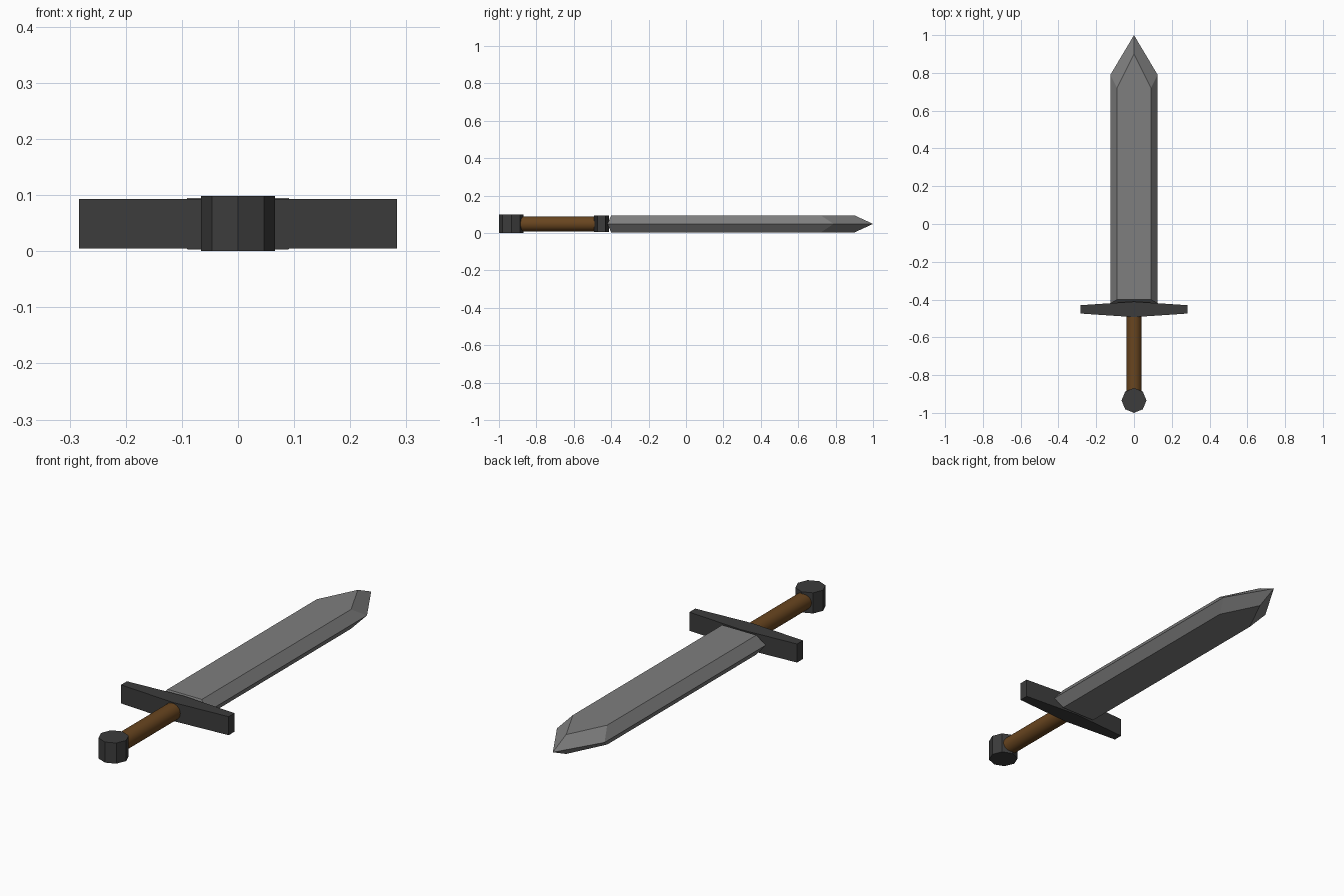
import bpy, bmesh
from math import pi, cos, sin

if "Cube" in bpy.data.objects:
    bpy.data.objects.remove(bpy.data.objects["Cube"])

MID = 0.049  # height of the sword's centre plane


def material(name, rgb):
    m = bpy.data.materials.new(name)
    m.diffuse_color = (*rgb, 1)
    m.use_nodes = True
    m.node_tree.nodes["Principled BSDF"].inputs["Base Color"].default_value = m.diffuse_color
    return m


def loft(name, rings, mat):
    """Join rings of equal point count with quads and cap both ends."""
    bm = bmesh.new()
    loops = [[bm.verts.new(p) for p in ring] for ring in rings]
    n = len(rings[0])
    for a, b in zip(loops, loops[1:]):
        for i in range(n):
            j = (i + 1) % n
            bm.faces.new((a[i], a[j], b[j], b[i]))
    bm.faces.new(loops[0][::-1])
    bm.faces.new(loops[-1])
    bmesh.ops.recalc_face_normals(bm, faces=bm.faces)
    mesh = bpy.data.meshes.new(name)
    bm.to_mesh(mesh)
    bm.free()
    mesh.materials.append(mat)
    obj = bpy.data.objects.new(name, mesh)
    bpy.context.collection.objects.link(obj)
    return obj


def blade_outline(half_width, base, shoulder, tip, z):
    w = half_width
    return [(-w, base, z), (w, base, z), (w, shoulder, z), (0, tip, z), (-w, shoulder, z)]


steel = material("steel", (0.21, 0.21, 0.21))
iron = material("dark_iron", (0.045, 0.045, 0.045))
leather = material("brown_leather", (0.14, 0.06, 0.014))

# Blade: sharp rim at mid height, bevelled in to a flat on each side
flat = (0.09, -0.40, 0.72, 0.90)
rim = (0.125, -0.42, 0.79, 1.0)
loft("blade", [blade_outline(*flat, MID - 0.046),
               blade_outline(*rim, MID),
               blade_outline(*flat, MID + 0.046)], steel)

# Crossguard: bar tapering towards both ends
guard = [(-0.283, -0.474), (0, -0.493), (0.283, -0.474),
         (0.283, -0.43), (0, -0.411), (-0.283, -0.43)]
loft("crossguard", [[(x, y, z) for x, y in guard] for z in (MID - 0.044, MID + 0.044)], iron)

# Pommel: upright octagonal prism
pommel = [(0.066 * cos(i * pi / 4), -0.934 + 0.066 * sin(i * pi / 4)) for i in range(8)]
loft("pommel", [[(x, y, z) for x, y in pommel] for z in (0, 2 * MID)], iron)

# Grip: smooth round handle running into guard and pommel
bpy.ops.mesh.primitive_cylinder_add(vertices=32, radius=0.04, depth=0.44,
                                    location=(0, -0.68, MID), rotation=(pi / 2, 0, 0))
grip = bpy.context.object
grip.name = "grip"
grip.data.materials.append(leather)
bpy.ops.object.shade_smooth_by_angle()
